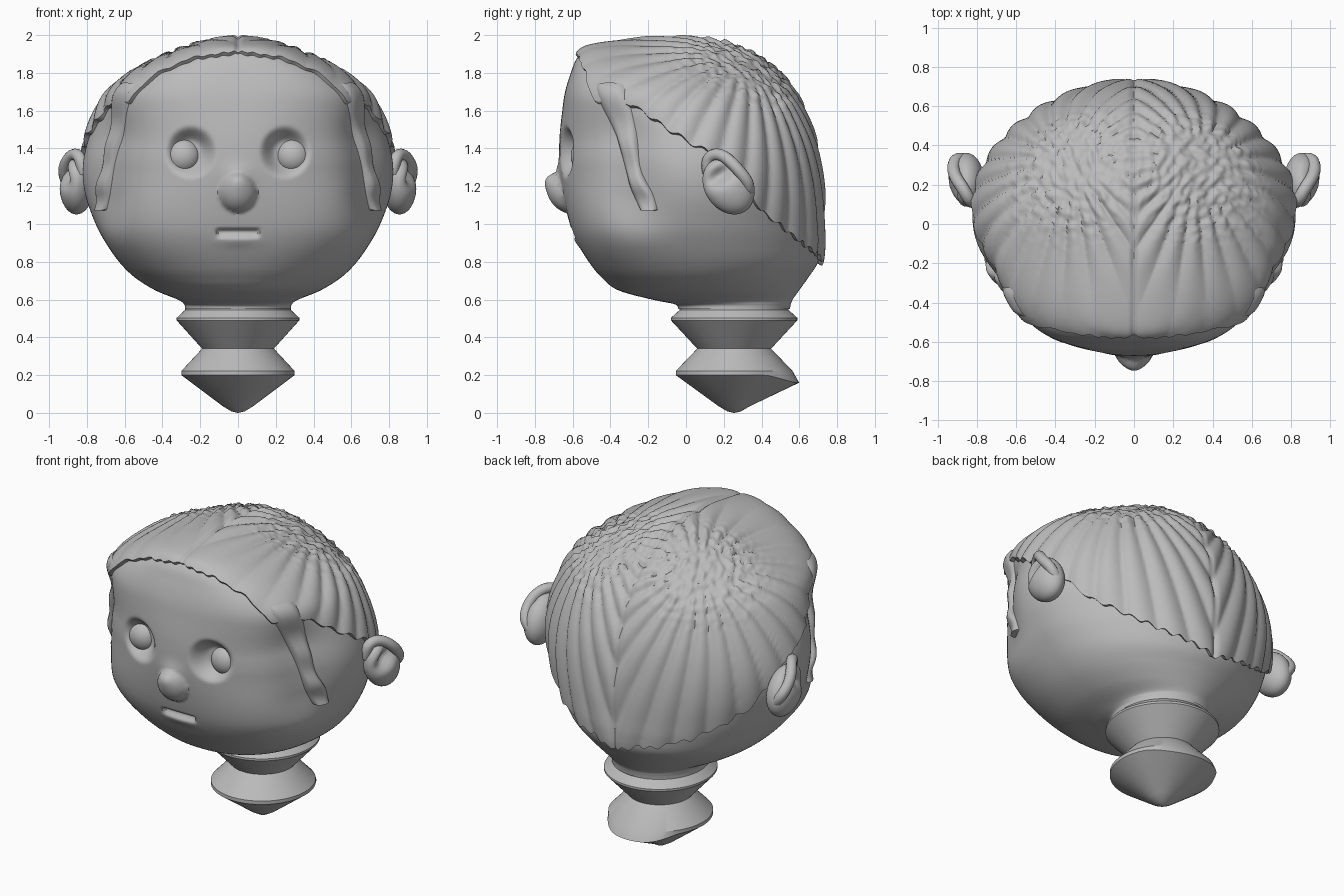
import bpy, bmesh, math
from mathutils import Vector, noise

if "Cube" in bpy.data.objects:
    bpy.data.objects.remove(bpy.data.objects["Cube"])

clay = bpy.data.materials.new("clay_grey")
clay.use_nodes = True
clay.diffuse_color = (0.5, 0.5, 0.5, 1)
clay.node_tree.nodes["Principled BSDF"].inputs["Base Color"].default_value = (0.5, 0.5, 0.5, 1)

# Head sections: height, half width, front y, back y
SECTIONS = [
    (.55, .28, -.04, .55), (.575, .285, -.06, .555), (.60, .32, -.18, .565),
    (.65, .44, -.36, .60), (.72, .55, -.45, .65), (.8, .63, -.515, .70),
    (.9, .70, -.575, .715), (1.0, .755, -.615, .715), (1.15, .81, -.65, .71),
    (1.3, .825, -.67, .695), (1.45, .795, -.67, .665), (1.6, .735, -.655, .61),
    (1.7, .665, -.64, .555), (1.8, .535, -.61, .47), (1.88, .375, -.575, .365),
    (1.93, .24, -.51, .25), (1.96, .11, -.32, .12), (1.975, .002, -.082, -.078)]
TOP = len(SECTIONS) - 1
CENTRE = Vector((0, .05, 1.2))


def spline(pts, u):
    """Smooth curve through tuples; u counts points."""
    i = min(int(u), len(pts) - 2)
    t = u - i
    p0, p1, p2, p3 = (pts[max(0, min(len(pts) - 1, i + k))] for k in (-1, 0, 1, 2))
    return [b + .5 * t * (c - a + t * (2 * a - 5 * b + 4 * c - d + t * (3 * (b - c) + d - a)))
            for a, b, c, d in zip(p0, p1, p2, p3)]


def level(z):
    """Section parameter at a height."""
    lo, hi = 0, TOP
    for _ in range(24):
        mid = (lo + hi) / 2
        lo, hi = (mid, hi) if spline(SECTIONS, mid)[0] < z else (lo, mid)
    return lo


def smooth(lo, hi, v):
    t = max(0, min(1, (v - lo) / (hi - lo)))
    return t * t * (3 - 2 * t)


def surface(a, row):
    """Skull point at an angle from the front: square cheeks and brow, pinched temples."""
    z, hw, yf, yb = row
    hw, hd, yc = max(hw, .002), (yb - yf) / 2, (yf + yb) / 2
    dx, dy = math.sin(a), -math.cos(a)
    n = 1.95
    if dy < 0:
        n = 2.2 + .4 * smooth(.6, .9, z) - .55 * smooth(.9, 1.3, z) + 1.0 * smooth(1.42, 1.88, z)
    r = ((abs(dx) / hw) ** n + (abs(dy) / hd) ** n) ** (-1 / n)
    temple = math.exp(-((math.degrees(math.acos(math.cos(a))) - 65) / 15) ** 2)
    r -= .06 * temple * smooth(.88, 1.16, z) * (1 - smooth(1.45, 1.75, z))
    return Vector((r * dx, yc + r * dy, z))


def grid(name, rows, closed=True, cap=False, angle=50):
    bm = bmesh.new()
    vs = [[bm.verts.new(p) for p in row] for row in rows]
    n = len(rows[0])
    for r0, r1 in zip(vs, vs[1:]):
        for j in range(n if closed else n - 1):
            k = (j + 1) % n
            bm.faces.new((r0[j], r0[k], r1[k], r1[j]))
    if cap:
        bm.faces.new(vs[-1])
    finish(name, bm, angle)


def finish(name, bm, angle=50):
    bmesh.ops.recalc_face_normals(bm, faces=bm.faces)
    me = bpy.data.meshes.new(name)
    bm.to_mesh(me)
    bm.free()
    me.materials.append(clay)
    ob = bpy.data.objects.new(name, me)
    bpy.context.collection.objects.link(ob)
    bpy.ops.object.select_all(action='DESELECT')
    bpy.context.view_layer.objects.active = ob
    ob.select_set(True)
    bpy.ops.object.shade_smooth_by_angle(angle=math.radians(angle))


def ball(name, loc, radii, tilt=0, shape=None):
    bm = bmesh.new()
    bmesh.ops.create_uvsphere(bm, u_segments=40, v_segments=28, radius=1)
    for v in bm.verts:
        if shape:
            shape(v)
        x, y, z = (c * r for c, r in zip(v.co, radii))
        v.co = Vector(loc) + Vector((x, y * math.cos(tilt) - z * math.sin(tilt),
                                     y * math.sin(tilt) + z * math.cos(tilt)))
    finish(name, bm)


# Skin with eye sockets, nose and mouth slot
def face_relief(p):
    if p.y > -.3:
        return p
    x, z = abs(p.x), p.z
    push = .08 * (1 - smooth(.05, .14, math.hypot(x - .25, (z - 1.38) * .97)))
    push -= .08 * max(0, 1 - (x / .1) ** 2 - ((z - 1.165) / .105) ** 2) ** .6
    push -= .025 * math.exp(-(x / .07) ** 2 - ((z - 1.25) / .06) ** 2)
    push += .03 * (1 - smooth(.1, .12, x)) * smooth(.915, .96, z) * (1 - smooth(.965, .98, z))
    push -= .008 * math.exp(-(x / .1) ** 2 - ((z - .91) / .03) ** 2)
    return p + Vector((0, push, 0))


COLS, ROWS = 320, 200
ANGLES = [2 * math.pi * j / COLS for j in range(COLS)]
skin = []
for i in range(ROWS + 1):
    row = spline(SECTIONS, TOP * i / ROWS)
    skin.append([face_relief(surface(a, row)) for a in ANGLES])
grid("head_skin", skin, cap=True)

# Hairline height by angle from the front
HAIRLINE = [(0, 1.9), (27, 1.87), (43, 1.79), (52, 1.64), (70, 1.62), (90, 1.44), (100, 1.36),
            (118, 1.07), (135, .95), (150, .88), (180, .8)]


def hairline(a):
    d = abs(math.degrees(a if a < math.pi else a - 2 * math.pi))
    for (d0, z0), (d1, z1) in zip(HAIRLINE, HAIRLINE[1:]):
        if d <= d1 + .001:
            wave = .004 + .008 * smooth(45, 90, d)
            return z0 + (z1 - z0) * (d - d0) / (d1 - d0) + wave * math.sin(d * .8)


# Combed grooves radiate from one whorl on each side of the parting
WHORL = (Vector((.3, .3, 1.84)) - CENTRE).normalized()
SIDE = WHORL.cross(Vector((0, 1, 0))).normalized()
FORE = WHORL.cross(SIDE)


def hair_height(p):
    v = Vector((abs(p.x), p.y, p.z)) - CENTRE
    v.normalize()
    phi = math.atan2(v.dot(SIDE), v.dot(FORE))
    away = math.sqrt(max(0, 1 - v.dot(WHORL) ** 2))
    grooves = abs(math.sin(phi * 13 + away)) - .5
    h = .02 + .022 * grooves * smooth(.08, .45, away) * (1 - .75 * smooth(0, -.45, p.y))
    h += .02 * noise.noise(p * 30) * (1 - smooth(.2, .6, away))
    return h - .012 * math.exp(-(p.x / .014) ** 2)


hair, HROWS = [], 90
starts = [level(hairline(a)) for a in ANGLES]
for i in range(-1, HROWS + 1):
    s = max(i, 0) / HROWS
    ring = []
    for a, u0 in zip(ANGLES, starts):
        p = surface(a, spline(SECTIONS, u0 + (TOP - u0) * s))
        h = -.02 if i < 0 else hair_height(p)
        ring.append(p + (p - CENTRE).normalized() * h)
    hair.append(ring)
grid("hair", hair, cap=True, angle=60)

# Sideburn locks: angle, height, half width in degrees
LOCK = [(59, 1.73, 9), (62, 1.58, 7), (65, 1.42, 5), (67, 1.28, 4), (70, 1.16, 5), (72, 1.07, 4)]
for side, label in ((1, "left"), (-1, "right")):
    rows = []
    for i in range(41):
        d, z, w = spline(LOCK, i / 40 * (len(LOCK) - 1))
        sec = spline(SECTIONS, level(z))
        row = []
        for k in range(13):
            t = k / 6 - 1
            p = surface(math.radians(d + w * t) * side, sec)
            h = -.012 if i == 40 else .05 * (1 - t ** 4) * (.85 + .15 * math.sin(i * .5)) - .012
            row.append(p + (p - CENTRE).normalized() * h)
        rows.append(row)
    grid(label + "_sideburn", rows, closed=False)

    # Eye
    ball(label + "_eyeball", (side * .29, -.535, 1.36), (.09, .075, .09))

    # Ear bowl with a scooped upper half
    def scoop(v):
        if v.co.x * side > 0:
            v.co.x -= side * .7 * math.exp(-((v.co.z - .45) / .25) ** 2 - (v.co.y / .6) ** 2)
    ball(label + "_ear", (side * .855, .225, 1.2), (.09, .125, .16), math.radians(35), scoop)

    # Ear rim
    curve = bpy.data.curves.new(label + "_ear_rim", 'CURVE')
    curve.dimensions = '3D'
    curve.bevel_depth, curve.bevel_resolution, curve.use_fill_caps = .032, 4, True
    sp = curve.splines.new('NURBS')
    path = [(.82, .12, 1.27), (.83, .10, 1.35), (.86, .17, 1.385), (.915, .24, 1.33),
            (.925, .30, 1.26), (.90, .345, 1.2), (.84, .32, 1.14)]
    sp.points.add(len(path) - 1)
    for pt, (x, y, z) in zip(sp.points, path):
        pt.co = (x * side, y, z, 1)
    sp.use_endpoint_u, sp.order_u = True, 4
    curve.materials.append(clay)
    rim = bpy.data.objects.new(label + "_ear_rim", curve)
    bpy.context.collection.objects.link(rim)

# Turned neck peg: radius, height
PEG = [(.002, 0), (.035, .008), (.08, .035), (.3, .2), (.3, .222), (.19, .34), (.325, .49),
       (.325, .503), (.28, .545), (.28, .58)]
rings = []
for r, z in PEG:
    ring = []
    for j in range(64):
        a = 2 * math.pi * j / 64
        back = smooth(.5, 1, math.sin(a)) if .1 < z < .21 else 0
        ring.append((r * math.cos(a), .255 + r * math.sin(a) * 1.03 + .035 * back, z - .04 * back))
    rings.append(ring)
grid("neck_peg", rings, cap=True, angle=25)
